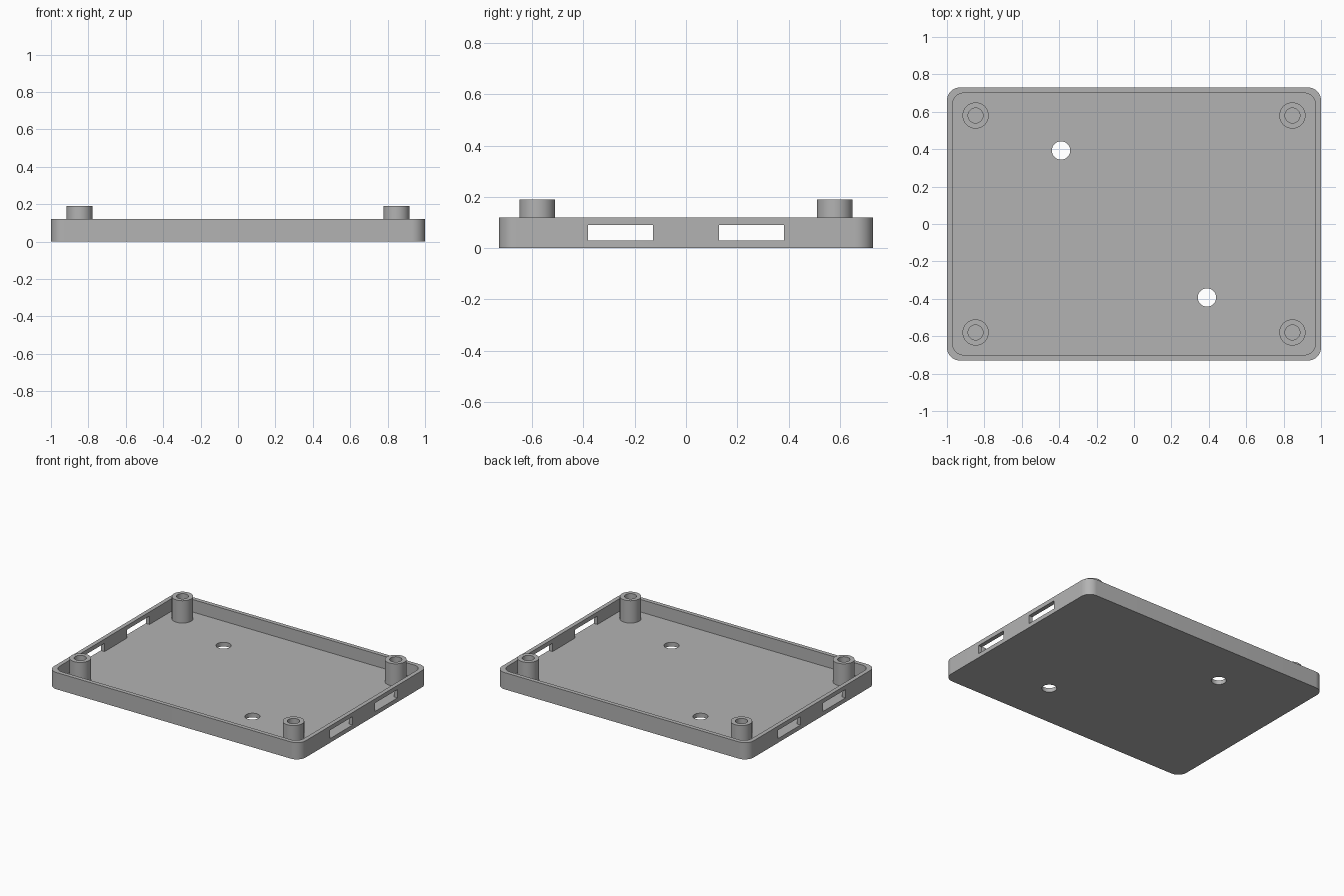
import bpy
import bmesh
from math import cos, sin, pi, radians

old = bpy.data.objects.get("Cube")
if old:
    bpy.data.objects.remove(old, do_unlink=True)

grey = bpy.data.materials.new("plain grey")
grey.use_nodes = True
colour = (0.45, 0.45, 0.45, 1)
grey.diffuse_color = colour
grey.node_tree.nodes["Principled BSDF"].inputs["Base Color"].default_value = colour

FLOOR, RIM, POST_TOP, WALL = 0.03, 0.12, 0.19, 0.03
HALF_X, HALF_Y = 1.0, 0.73


def add_object(name, bm):
    bmesh.ops.recalc_face_normals(bm, faces=bm.faces)
    mesh = bpy.data.meshes.new(name)
    bm.to_mesh(mesh)
    bm.free()
    mesh.materials.append(grey)
    obj = bpy.data.objects.new(name, mesh)
    bpy.context.collection.objects.link(obj)
    return obj


def circle(x, y, r, count=48):
    return [(x + r * cos(2 * pi * i / count), y + r * sin(2 * pi * i / count))
            for i in range(count)]


def rounded_rectangle(hx, hy, r, steps=12):
    points = []
    for quarter, (sx, sy) in enumerate(((1, 1), (-1, 1), (-1, -1), (1, -1))):
        for i in range(steps + 1):
            a = (quarter + i / steps) * pi / 2
            points.append((sx * (hx - r) + r * cos(a), sy * (hy - r) + r * sin(a)))
    return points


def prism(name, outline, z0, z1):
    bm = bmesh.new()
    base = bm.faces.new([bm.verts.new((x, y, z0)) for x, y in outline])
    result = bmesh.ops.extrude_face_region(bm, geom=[base], use_keep_orig=True)
    top = [v for v in result["geom"] if isinstance(v, bmesh.types.BMVert)]
    bmesh.ops.translate(bm, verts=top, vec=(0, 0, z1 - z0))
    return add_object(name, bm)


def tube(name, x, y, r_out, r_in, z0, z1):
    # Closed ring-shaped section swept around the post axis
    bm = bmesh.new()
    section = ((r_out, z0), (r_out, z1), (r_in, z1), (r_in, z0))
    loops = [[bm.verts.new((px, py, z)) for px, py in circle(x, y, r)] for r, z in section]
    for k, loop in enumerate(loops):
        other = loops[(k + 1) % len(loops)]
        for i in range(len(loop)):
            j = (i + 1) % len(loop)
            bm.faces.new((loop[i], loop[j], other[j], other[i]))
    return add_object(name, bm)


def cut(target, cutter):
    cutter.hide_render = True
    mod = target.modifiers.new("cut", "BOOLEAN")
    mod.operation = "DIFFERENCE"
    mod.solver = "EXACT"
    mod.object = cutter
    bpy.context.view_layer.objects.active = target
    bpy.ops.object.modifier_apply(modifier=mod.name)
    bpy.data.objects.remove(cutter, do_unlink=True)


# Open tray with rounded corners
tray = prism("tray", rounded_rectangle(HALF_X, HALF_Y, 0.07), 0, RIM)
cut(tray, prism("cavity_cutter",
                rounded_rectangle(HALF_X - WALL, HALF_Y - WALL, 0.06), FLOOR, RIM + 0.1))

# Two round holes through the floor
for side in (-1, 1):
    cut(tray, prism("floor_hole_cutter", circle(side * 0.39, -side * 0.393, 0.049), -0.1, 0.1))

# Two slots through each end wall, level with the floor
for side in (-1, 1):
    for y in (-0.255, 0.255):
        outline = [(side + dx, y + dy) for dx, dy in
                   ((-0.1, -0.127), (0.1, -0.127), (0.1, 0.127), (-0.1, 0.127))]
        cut(tray, prism("slot_cutter", outline, FLOOR, 0.09))

# Hollow corner posts
parts = [tray]
for sx, x_name in ((1, "left"), (-1, "right")):
    for sy, y_name in ((-1, "front"), (1, "back")):
        parts.append(tube(f"{y_name}_{x_name}_post", sx * 0.847, sy * 0.58,
                          0.07, 0.04, FLOOR, POST_TOP))

# Smooth rounded surfaces, keep edges sharp
bpy.ops.object.select_all(action="DESELECT")
for part in parts:
    part.select_set(True)
bpy.context.view_layer.objects.active = tray
bpy.ops.object.shade_smooth_by_angle(angle=radians(30))
